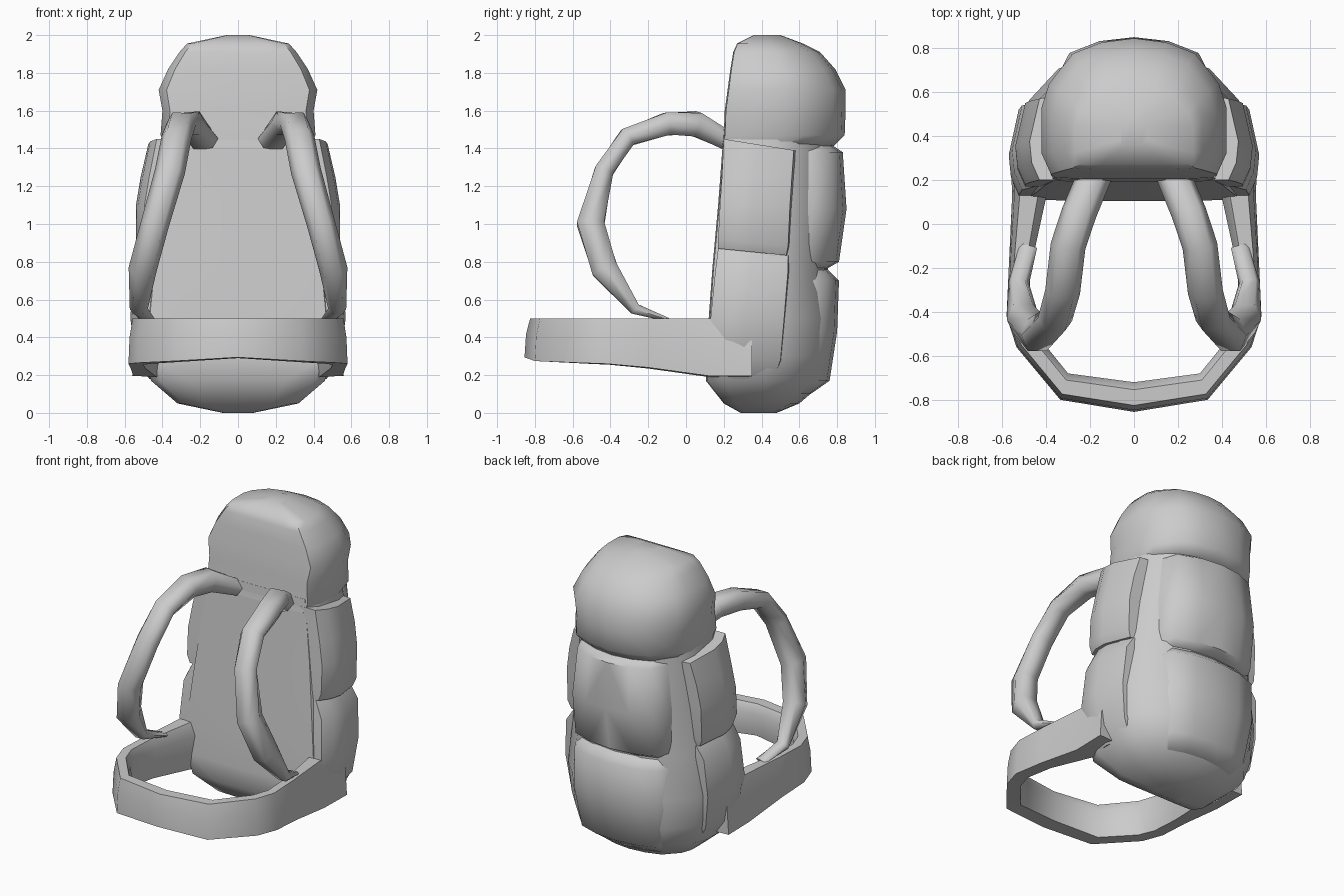
import bpy
import bmesh
from mathutils import Vector

default_cube = bpy.data.objects.get("Cube")
if default_cube:
    bpy.data.objects.remove(default_cube, do_unlink=True)

# One grey cloth for the whole pack
cloth = bpy.data.materials.new("grey cloth")
cloth.use_nodes = True
grey = (0.6, 0.6, 0.6, 1)
cloth.diffuse_color = grey
cloth.node_tree.nodes["Principled BSDF"].inputs["Base Color"].default_value = grey


def loft(name, sections, closed=True, cap_start=True, cap_end=True, angle=0.9):
    """Skin a list of equal-length outlines and mirror the result across x."""
    bm = bmesh.new()
    rings = [[bm.verts.new(point) for point in section] for section in sections]
    count = len(rings[0])
    for low, high in zip(rings, rings[1:]):
        for i in range(count if closed else count - 1):
            j = (i + 1) % count
            bm.faces.new((low[i], low[j], high[j], high[i]))
    if cap_start:
        bm.faces.new(rings[0][::-1])
    if cap_end:
        bm.faces.new(rings[-1])
    bmesh.ops.recalc_face_normals(bm, faces=bm.faces)
    mesh = bpy.data.meshes.new(name)
    bm.to_mesh(mesh)
    bm.free()
    mesh.materials.append(cloth)
    mesh.shade_smooth()
    mesh.set_sharp_from_angle(angle=angle)
    obj = bpy.data.objects.new(name, mesh)
    bpy.context.scene.collection.objects.link(obj)
    mirror = obj.modifiers.new("mirror", "MIRROR")
    mirror.merge_threshold = 0.002
    return obj


# Half outlines as fractions of width and depth, from front centre to back centre
BODY = [(0, 0), (0.55, 0), (0.9, 0.01), (1, 0.16), (1, 0.5),
        (0.92, 0.67), (0.66, 0.89), (0.35, 0.97), (0, 1)]
POCKET = [(0, 0), (1, 0), (1, 0.6), (0.84, 0.84), (0.45, 0.96), (0, 1)]


def stacked(name, outline, levels):
    """Loft an outline through levels of (height, front, back, half width)."""
    sections = [[(x * width, front + y * (back - front), z) for x, y in outline]
                for z, front, back, width in levels]
    return loft(name, sections, closed=False)


# Main bag
stacked("main_bag", BODY, [
    (0, 0.29, 0.48, 0.08), (0.05, 0.2, 0.6, 0.32), (0.17, 0.105, 0.74, 0.46),
    (0.3, 0.105, 0.77, 0.5), (0.5, 0.12, 0.78, 0.52), (0.77, 0.14, 0.75, 0.49),
    (1.1, 0.17, 0.77, 0.45), (1.5, 0.2, 0.77, 0.39)])

# Rounded lid
stacked("lid", BODY, [
    (1.41, 0.19, 0.78, 0.38), (1.47, 0.2, 0.84, 0.41), (1.6, 0.205, 0.845, 0.4),
    (1.71, 0.22, 0.845, 0.42), (1.82, 0.235, 0.79, 0.37), (1.91, 0.25, 0.71, 0.31),
    (1.955, 0.27, 0.62, 0.27), (2, 0.36, 0.5, 0.06)])

# Back pockets
stacked("lower_back_pocket", POCKET, [
    (0.1, 0.4, 0.66, 0.28), (0.17, 0.4, 0.76, 0.33), (0.43, 0.4, 0.8, 0.37),
    (0.7, 0.4, 0.81, 0.36), (0.77, 0.4, 0.74, 0.33)])
stacked("upper_back_pocket", POCKET, [
    (0.76, 0.4, 0.74, 0.33), (0.8, 0.4, 0.81, 0.35), (1.08, 0.4, 0.85, 0.35),
    (1.38, 0.4, 0.83, 0.32), (1.42, 0.4, 0.77, 0.3)])


def side_pocket(name, levels):
    """Loft a bulging pocket through levels of (height, front, back, outer x, slope)."""
    sections = []
    for z, front, back, outer, slope in levels:
        depth = back - front
        outline = [(0.3, 0), (outer - 0.045, 0), (outer - 0.01, 0.2), (outer, 0.45),
                   (outer - 0.045, 0.95), (0.3, 1)]
        sections.append([(x, front + y * depth, z - slope * y * depth) for x, y in outline])
    return loft(name, sections)


side_pocket("lower_side_pockets", [
    (0.18, 0.16, 0.48, 0.47, 0), (0.28, 0.13, 0.52, 0.54, 0), (0.5, 0.13, 0.54, 0.57, 0),
    (0.75, 0.155, 0.56, 0.555, 0), (0.87, 0.17, 0.56, 0.5, 0.1)])
side_pocket("upper_side_pockets", [
    (0.87, 0.17, 0.55, 0.52, 0.1), (0.92, 0.17, 0.56, 0.54, 0.1), (1.1, 0.18, 0.57, 0.54, 0),
    (1.25, 0.19, 0.58, 0.515, 0), (1.45, 0.2, 0.59, 0.475, 0.16)])

# Hip belt: outer edge, inner edge and bottom height along half the loop
belt = []
for outer, inner, bottom in [
        ((0.56, 0.35), (0.36, 0.35), 0.19), ((0.555, 0.12), (0.4, 0.12), 0.19),
        ((0.57, -0.2), (0.47, -0.2), 0.235), ((0.58, -0.42), (0.48, -0.4), 0.255),
        ((0.535, -0.56), (0.445, -0.5), 0.26), ((0.335, -0.8), (0.3, -0.68), 0.27),
        ((0, -0.855), (0, -0.72), 0.29)]:
    out, inn = Vector(outer), Vector(inner)
    profile = [(1, 0.02), (0.94, 0.6), (0.78, 1), (0.25, 1), (0, 0.75), (0.2, 0)]
    belt.append([(*inn.lerp(out, across), bottom + up * (0.5 - bottom))
                 for across, up in profile])
loft("hip_belt", belt, cap_end=False)

# Shoulder straps: centre, half width and half thickness along the path
path = [((0.18, 0.22, 1.44), 0.08, 0.05), ((0.25, 0.05, 1.53), 0.08, 0.065),
        ((0.3, -0.1, 1.53), 0.08, 0.06), ((0.325, -0.31, 1.46), 0.08, 0.05),
        ((0.36, -0.435, 1.28), 0.08, 0.05), ((0.44, -0.505, 1), 0.075, 0.072),
        ((0.505, -0.43, 0.76), 0.075, 0.07), ((0.525, -0.27, 0.55), 0.048, 0.03),
        ((0.48, -0.1, 0.495), 0.04, 0.01)]
centres = [Vector(step[0]) for step in path]
strap = []
for i, (_, width, thick) in enumerate(path):
    along = (centres[min(i + 1, len(path) - 1)] - centres[max(i - 1, 0)]).normalized()
    side = Vector((1, 0, 0))
    side = (side - along * side.dot(along)).normalized()
    normal = along.cross(side)
    hexagon = [(1, 0), (0.6, 1), (-0.6, 1), (-1, 0), (-0.6, -1), (0.6, -1)]
    strap.append([centres[i] + side * u * width + normal * v * thick for u, v in hexagon])
loft("shoulder_straps", strap, angle=1.2)
